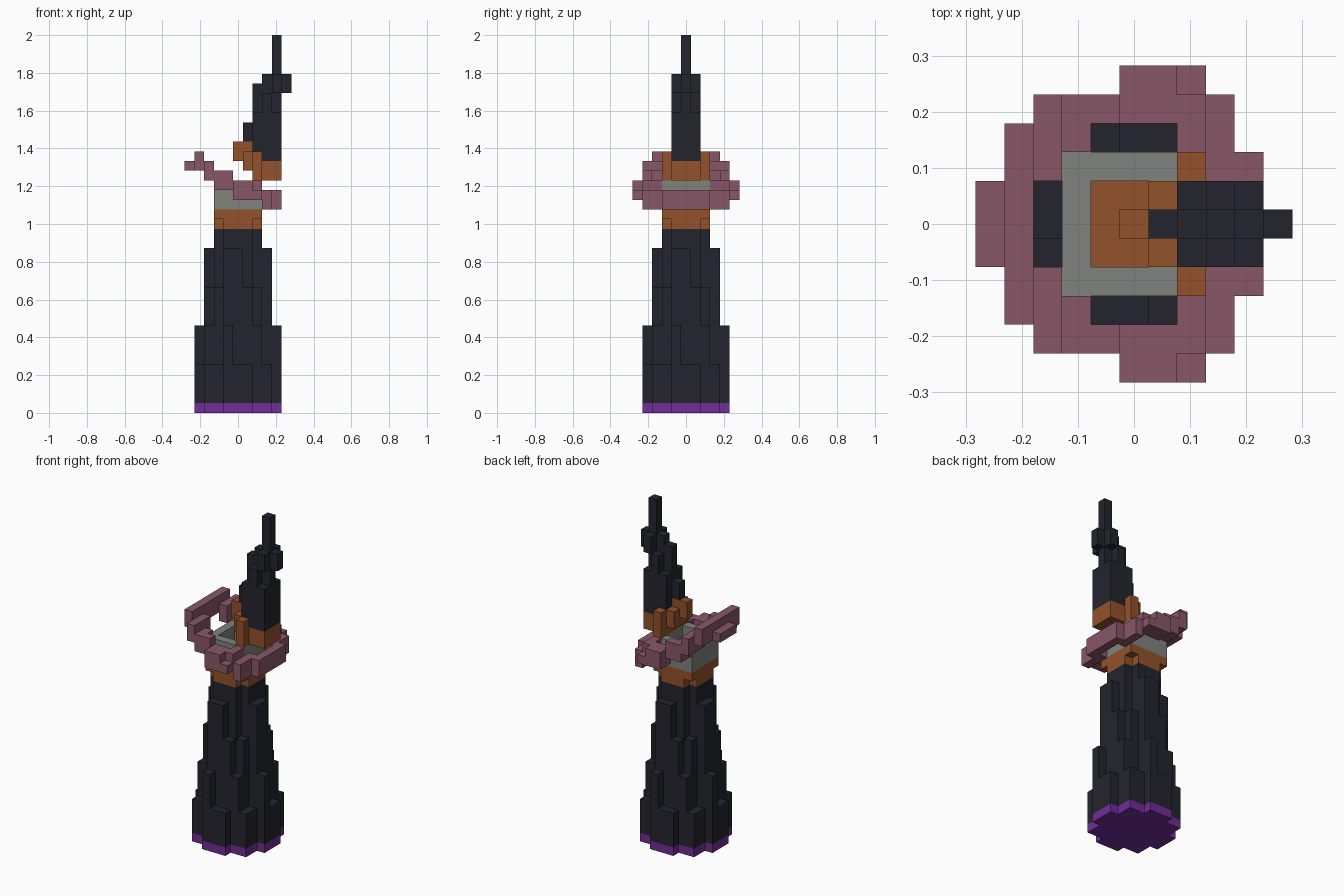
import bpy
import bmesh
from mathutils import Vector

U = 2 / 39  # edge of one cube cell

if "Cube" in bpy.data.objects:
    bpy.data.objects.remove(bpy.data.objects["Cube"], do_unlink=True)


def material(name, rgb):
    m = bpy.data.materials.new(name)
    m.use_nodes = True
    m.diffuse_color = (*rgb, 1)
    bsdf = m.node_tree.nodes["Principled BSDF"]
    bsdf.inputs["Base Color"].default_value = (*rgb, 1)
    bsdf.inputs["Roughness"].default_value = 0.9
    return m


dark = material("dark slate", (0.017, 0.018, 0.027))
orange = material("burnt orange", (0.29, 0.085, 0.024))
pink = material("dusty pink", (0.25, 0.095, 0.135))
grey = material("stone grey", (0.215, 0.225, 0.205))
purple = material("violet", (0.165, 0.026, 0.31))


def box(x0, x1, y0, y1, z0, z1):
    """Cells in inclusive x and y ranges, from height z0 up to z1."""
    return {(x, y, z) for x in range(x0, x1 + 1)
            for y in range(y0, y1 + 1) for z in range(z0, z1)}


def build(name, cells, mat):
    """Skin a set of cells, keeping only the exposed faces."""
    bm = bmesh.new()
    for c in cells:
        centre = Vector((c[0], c[1], c[2] + 0.5))
        for axis in range(3):
            for sign in (-1, 1):
                n = [0, 0, 0]
                n[axis] = sign
                if tuple(a + b for a, b in zip(c, n)) in cells:
                    continue
                n = Vector(n)
                u = Vector((n.y, n.z, n.x))
                v = n.cross(u)
                corners = [n + u + v, n - u + v, n - u - v, n + u - v]
                bm.faces.new([bm.verts.new((centre + k / 2) * U) for k in corners])
    bmesh.ops.remove_doubles(bm, verts=bm.verts, dist=U / 100)
    mesh = bpy.data.meshes.new(name)
    bm.to_mesh(mesh)
    bm.free()
    mesh.materials.append(mat)
    ob = bpy.data.objects.new(name, mesh)
    bpy.context.collection.objects.link(ob)
    return ob


def turns(x, y):
    """The four quarter turns of a column position."""
    for _ in range(4):
        yield x, y
        x, y = y, -x


# Foot plate: rounded nine-cell disc
build("foot_plate", box(-4, 4, -1, 1, 0, 1) | box(-1, 1, -4, 4, 0, 1)
      | box(-3, 3, -3, 3, 0, 1), purple)

# Tower: core with rings of staggered columns
tower = box(-2, 2, -1, 1, 1, 19) | box(-1, 1, -2, 2, 1, 19)
columns = [(-1, -4, 9), (0, -4, 5), (1, -4, 5),
           (-3, -3, 5), (-2, -3, 5), (2, -3, 9),
           (-1, -3, 17), (0, -3, 17), (1, -3, 13), (-2, -2, 13)]
for px, py, top in columns:
    for x, y in turns(px, py):
        tower |= box(x, x, y, y, 1, top)
build("tower", tower, dark)

# Collar: lower layer has its corners cut away
build("collar", box(-2, 2, -1, 1, 19, 21) | box(-1, 1, -2, 2, 19, 21)
      | box(-2, 2, -2, 2, 20, 21), orange)

# Hollow cup
build("cup", box(-2, 2, -2, 2, 21, 24) - box(-1, 1, -1, 1, 21, 24), grey)

# Tilted ring: for each x, the inner and outer y reach and the height span
ring = set()
slices = {-5: (0, 1, 25, 26), -4: (0, 3, 25, 27), -3: (2, 4, 24, 26),
          -2: (3, 4, 23, 25), -1: (4, 4, 23, 25), 0: (4, 5, 22, 24),
          1: (4, 5, 22, 24), 2: (3, 4, 22, 24), 3: (2, 4, 21, 23),
          4: (0, 2, 21, 23)}
for x, (inner, outer, low, high) in slices.items():
    ring |= box(x, x, inner, outer, low, high)
    ring |= box(x, x, -outer, -inner, low, high)
for y in (-5, 5):
    ring |= box(2, 2, y, y, 22, 23)
build("tilted_ring", ring, pink)

# Broken upper collar with ragged prongs
build("broken_collar", box(2, 4, -1, 1, 24, 26) | box(2, 2, -2, -2, 24, 27)
      | box(2, 2, 2, 2, 24, 27) | box(1, 1, -1, 1, 25, 27)
      | box(1, 1, 0, 0, 25, 28) | box(0, 0, 0, 0, 26, 28), orange)

# Spire: block, narrowing shaft, cross-shaped knob and tip
build("spire", box(2, 4, -1, 1, 26, 31) | box(1, 1, 0, 0, 28, 30)
      | box(2, 2, 0, 0, 31, 34) | box(3, 3, -1, 1, 31, 33)
      | box(3, 5, 0, 0, 33, 35) | box(4, 4, -1, 1, 33, 35)
      | box(4, 4, 0, 0, 31, 39), dark)
